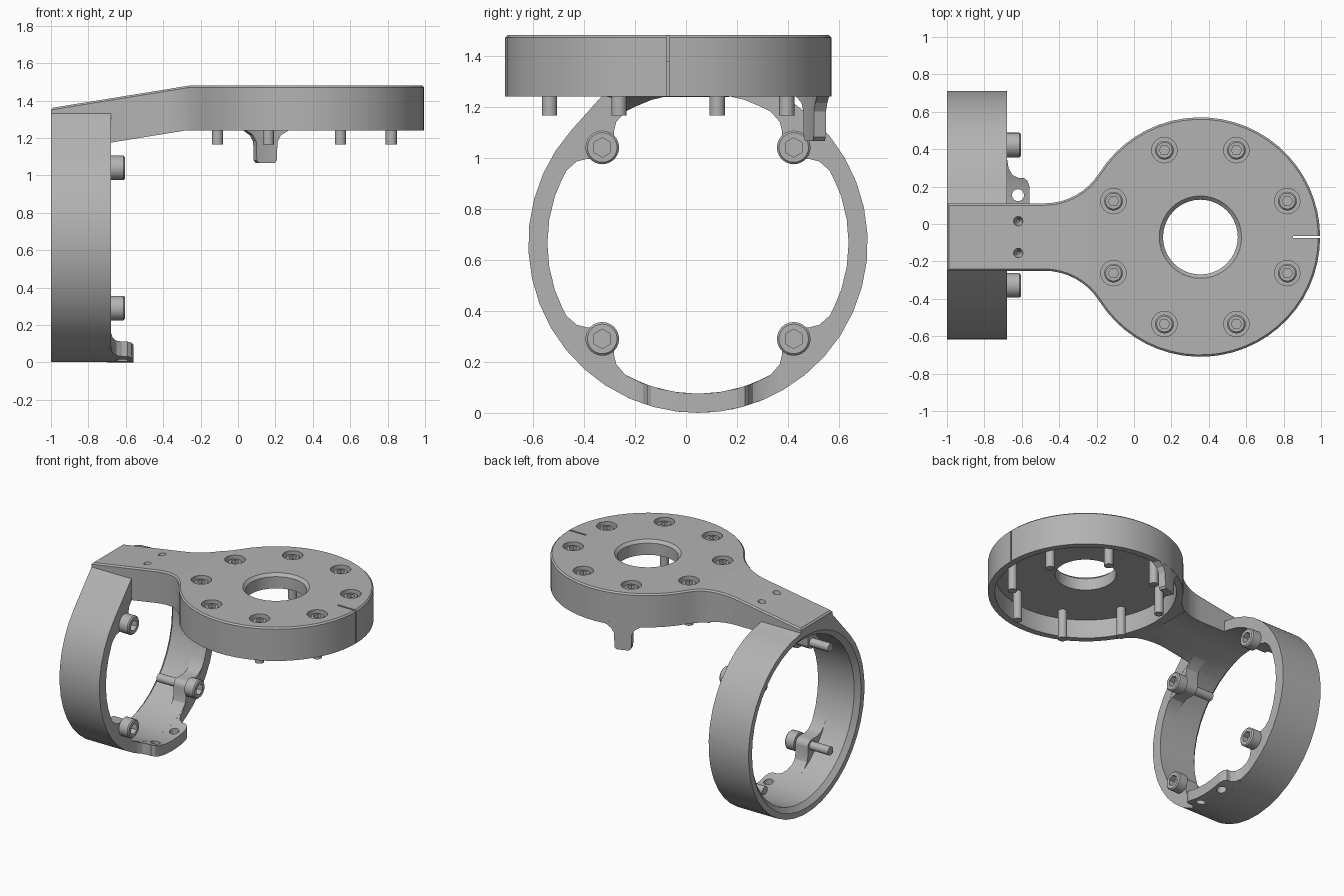
import bpy, bmesh
from math import sin, cos, radians, pi, sqrt, atan2, degrees
from mathutils import Matrix, Vector

if "Cube" in bpy.data.objects:
    bpy.data.objects.remove(bpy.data.objects["Cube"])

grey = bpy.data.materials.new("machined grey")
grey.use_nodes = True
COLOUR = (0.45, 0.45, 0.45, 1)
grey.diffuse_color = COLOUR
grey.node_tree.nodes["Principled BSDF"].inputs["Base Color"].default_value = COLOUR

RING_Y, RING_Z, RING_R, BORE_R = 0.047, 0.665, 0.665, 0.59
DISC_X, DISC_Y, DISC_R = 0.355, -0.07, 0.64
ARM_HALF = 0.18
TO_X = Matrix.Rotation(pi / 2, 4, 'Y')


def arc(cx, cy, r, start, end, n):
    steps = [radians(start + (end - start) * i / n) for i in range(n + 1)]
    return [(cx + r * cos(a), cy + r * sin(a)) for a in steps]


def mirrored(half):
    return half + [(-a, b) for a, b in reversed(half)]


def finish(name, bm):
    bmesh.ops.recalc_face_normals(bm, faces=bm.faces)
    mesh = bpy.data.meshes.new(name)
    bm.to_mesh(mesh)
    bm.free()
    mesh.materials.append(grey)
    ob = bpy.data.objects.new(name, mesh)
    bpy.context.collection.objects.link(ob)
    return ob


def prism(name, pts, axis, lo, hi):
    """Extrude a flat outline along x, y or z."""
    place = {'x': lambda a, b, t: (t, a, b), 'y': lambda a, b, t: (a, t, b),
             'z': lambda a, b, t: (a, b, t)}[axis]
    bm = bmesh.new()
    base = bm.faces.new([bm.verts.new(place(a, b, lo)) for a, b in pts])
    new = bmesh.ops.extrude_face_region(bm, geom=[base])["geom"]
    bmesh.ops.translate(bm, vec=place(0, 0, hi - lo),
                        verts=[v for v in new if isinstance(v, bmesh.types.BMVert)])
    return finish(name, bm)


def lathe(name, profile, segs=48, matrix=Matrix()):
    """Turn (radius, height) points about z; off-axis profiles are closed loops."""
    bm = bmesh.new()
    vs = [bm.verts.new((r, 0, z)) for r, z in profile]
    pairs = list(zip(vs, vs[1:]))
    if profile[0][0] > 0:
        pairs.append((vs[-1], vs[0]))
    edges = [bm.edges.new(p) for p in pairs]
    bmesh.ops.spin(bm, geom=vs + edges, cent=(0, 0, 0), axis=(0, 0, 1),
                   angle=2 * pi, steps=segs)
    bmesh.ops.remove_doubles(bm, verts=bm.verts, dist=1e-5)
    bmesh.ops.transform(bm, matrix=matrix, verts=bm.verts)
    return finish(name, bm)


def rod(r1, r2, lo, hi, x, y, segs=24):
    return lathe("cutter", [(0, lo), (r1, lo), (r2, hi), (0, hi)], segs,
                 Matrix.Translation((x, y, 0)))


def combine(ob, other, operation='DIFFERENCE'):
    mod = ob.modifiers.new("combine", 'BOOLEAN')
    mod.operation, mod.object, mod.solver = operation, other, 'EXACT'
    bpy.context.view_layer.objects.active = ob
    bpy.ops.object.modifier_apply(modifier=mod.name)
    bpy.data.objects.remove(other)


# Disc and arm: plan outline with filleted neck, trimmed to the sloping profile
FILLET = 0.348
dx = sqrt((DISC_R + FILLET) ** 2 - (ARM_HALF + FILLET) ** 2)
neck = degrees(atan2(ARM_HALF + FILLET, dx))
upper = (arc(0, 0, DISC_R, 0, 180 - neck, 24)
         + arc(-dx, ARM_HALF + FILLET, FILLET, -neck, -90, 8)[1:]
         + [(-1 - DISC_X, ARM_HALF)])
plan = upper + [(x, -y) for x, y in reversed(upper[1:])]
body = prism("disc_and_arm", [(x + DISC_X, y + DISC_Y) for x, y in plan], 'z', 1.0, 1.6)
side = [(-1.1, 1.325), (-1.1, 1.344), (-0.26, 1.48), (1.1, 1.48), (1.1, 1.24),
        (-0.28, 1.24), (-0.70, 1.172), (-0.70, 1.325)]
combine(body, prism("cutter", side, 'y', -1, 1), 'INTERSECT')

# Small chamfer round the top edge
bm = bmesh.new()
bm.from_mesh(body.data)
rim = []
for e in bm.edges:
    if len(e.link_faces) == 2:
        nz = sorted(abs(f.normal.z) for f in e.link_faces)
        if nz[0] < 0.1 and nz[1] > 0.9 and all(f.normal.z > -0.1 for f in e.link_faces):
            rim.append(e)
bmesh.ops.bevel(bm, geom=rim, offset=0.01, segments=1, affect='EDGES')
bm.to_mesh(body.data)
bm.free()

# Clamp ring with straight shoulder rising to the arm
shoulder = Vector((DISC_Y - ARM_HALF - RING_Y, RING_R))
outline = arc(RING_Y, RING_Z, RING_R, 138, 444, 34)
outline += [(DISC_Y + ARM_HALF, RING_Z + RING_R), (RING_Y + shoulder.x, RING_Z + shoulder.y)]
combine(body, prism("ring", outline, 'x', -1, -0.68), 'UNION')
ring_axis = Matrix.Translation((0, RING_Y, RING_Z)) @ TO_X
bore = [(0, -1.1), (0.625, -1.1), (0.625, -1.0), (BORE_R, -0.97), (BORE_R, -0.3), (0, -0.3)]
combine(body, lathe("cutter", bore, 40, ring_axis))

# Hollow underside, centre hole, counterbores, blind holes and slot
combine(body, rod(0.595, 0.595, 1.1, 1.375, DISC_X, DISC_Y, 48))
combine(body, rod(0.2, 0.2, 1.2, 1.6, DISC_X, DISC_Y, 40))
combine(body, rod(0.19, 0.225, 1.45, 1.485, DISC_X, DISC_Y, 40))
bolt_spots = arc(DISC_X, DISC_Y, 0.503, 22.5, 337.5, 7)
for x, y in bolt_spots:
    combine(body, rod(0.068, 0.068, 1.41, 1.6, x, y))
for y in (-0.155, 0.015):
    combine(body, rod(0.006, 0.032, 1.34, 1.45, -0.62, y))
slot = [(0.85, -0.076), (1.1, -0.076), (1.1, -0.064), (0.85, -0.064)]
combine(body, prism("cutter", slot, 'z', 1.1, 1.6))
parts = [body]

# Bolt lugs inside the ring
corner = arc(0, 0, 0.045, 225, 270, 4)
flank = corner + [(0.06, -0.045), (0.10, -0.055), (0.14, -0.09), (0.165, -0.14), (0.2, -0.14)]
lug = flank + [(0.09, 0.09)] + [(b, a) for a, b in reversed(flank[1:])]
LUG = 0.375
lug_spots = [(s, t) for s in (-1, 1) for t in (-1, 1)]
for s, t in lug_spots:
    pts = [(RING_Y + s * (LUG + a), RING_Z + t * (LUG + b)) for a, b in lug]
    parts.append(prism("ring_lug", pts, 'x', -0.78, -0.681))

# Drilled tab at the foot of the ring
foot = lathe("foot_tab", [(BORE_R, -0.70), (RING_R, -0.70), (RING_R, -0.56), (BORE_R, -0.56)],
             48, ring_axis)
half = [(0.31, -0.72), (0.31, -0.68), (0.25, -0.67), (0.215, -0.65), (0.2, -0.62),
        (0.2, -0.59), (0.185, -0.57), (0.155, -0.56), (0.1, -0.55)]
combine(foot, prism("cutter", [(x, RING_Y + y) for y, x in mirrored(half)], 'z', -0.1, 0.4),
        'INTERSECT')
for y in (-0.06, 0.154):
    combine(foot, rod(0.032, 0.032, -0.1, 0.3, -0.62, y))
parts.append(foot)

# Hanging tab on the disc rim
rim_tab = lathe("rim_tab", [(0.59, 1.0), (DISC_R, 1.0), (DISC_R, 1.26), (0.59, 1.26)])
half = [(0.125, 1.27), (0.12, 1.24), (0.08, 1.215), (0.06, 1.18), (0.057, 1.08), (0.045, 1.066)]
combine(rim_tab, prism("cutter", mirrored(half), 'y', 0.4, 0.8), 'INTERSECT')
rim_tab.data.transform(Matrix.Translation((DISC_X, DISC_Y, 0)) @ Matrix.Rotation(radians(20), 4, 'Z'))
parts.append(rim_tab)


# Socket-head bolts, seated at their origin with the head upward
def bolt(name, head_r, head_h, hex_r, length, places):
    first = lathe(name, [(0, -length), (0.03, -length), (0.03, 0), (head_r, 0),
                         (head_r, head_h - 0.008), (head_r - 0.008, head_h), (0, head_h)], 24)
    combine(first, prism("cutter", arc(0, 0, hex_r, 0, 300, 5), 'z', head_h * 0.45, head_h + 0.1))
    for i, matrix in enumerate(places):
        ob = first if i == 0 else first.copy()
        if i:
            bpy.context.collection.objects.link(ob)
        ob.matrix_world = matrix
    parts.append(first)


bolt("disc_bolt", 0.05, 0.055, 0.028, 0.245,
     [Matrix.Translation((x, y, 1.41)) for x, y in bolt_spots])
bolt("ring_bolt", 0.066, 0.075, 0.038, 0.25,
     [Matrix.Translation((-0.68, RING_Y + s * LUG, RING_Z + t * LUG)) @ TO_X
      for s, t in lug_spots])

# Smooth curves, crisp edges
bpy.ops.object.select_all(action='DESELECT')
for ob in parts:
    ob.select_set(True)
bpy.context.view_layer.objects.active = body
bpy.ops.object.shade_smooth_by_angle(angle=radians(25))
